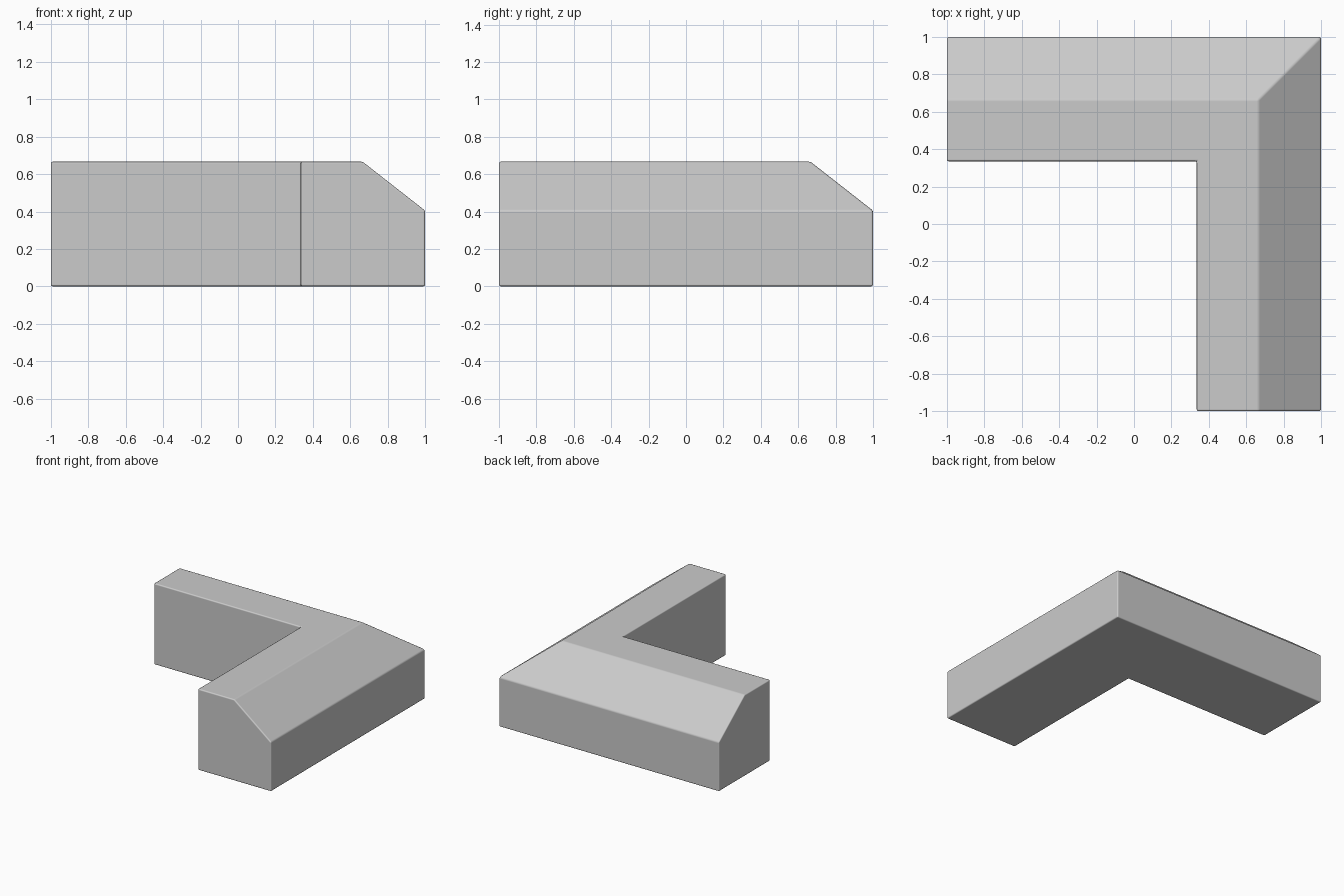
import bpy, bmesh, math

if "Cube" in bpy.data.objects:
    bpy.data.objects.remove(bpy.data.objects["Cube"])

# Cross-section: (distance towards the outer side, height)
profile = [(0.335, 0), (0.335, 0.667), (0.665, 0.667), (1.0, 0.405), (1.0, 0)]

# Sweep the section along an L path with a mitred corner
bm = bmesh.new()
rings = [
    [bm.verts.new((-1, d, z)) for d, z in profile],
    [bm.verts.new((d, d, z)) for d, z in profile],
    [bm.verts.new((d, -1, z)) for d, z in profile],
]
n = len(profile)
for a, b in zip(rings, rings[1:]):
    for i in range(n):
        j = (i + 1) % n
        bm.faces.new((a[i], a[j], b[j], b[i]))
bm.faces.new(rings[0])
bm.faces.new(rings[-1])
bmesh.ops.recalc_face_normals(bm, faces=bm.faces)

mesh = bpy.data.meshes.new("corner_trim")
bm.to_mesh(mesh)
bm.free()
trim = bpy.data.objects.new("corner_trim", mesh)
bpy.context.collection.objects.link(trim)

# Slightly softened edges
bevel = trim.modifiers.new("soft_edges", "BEVEL")
bevel.width = 0.01
bevel.segments = 2
bevel.limit_method = "ANGLE"
bevel.angle_limit = math.radians(20)
bevel.harden_normals = True

bpy.context.view_layer.objects.active = trim
trim.select_set(True)
bpy.ops.object.shade_smooth_by_angle(angle=math.radians(40))
